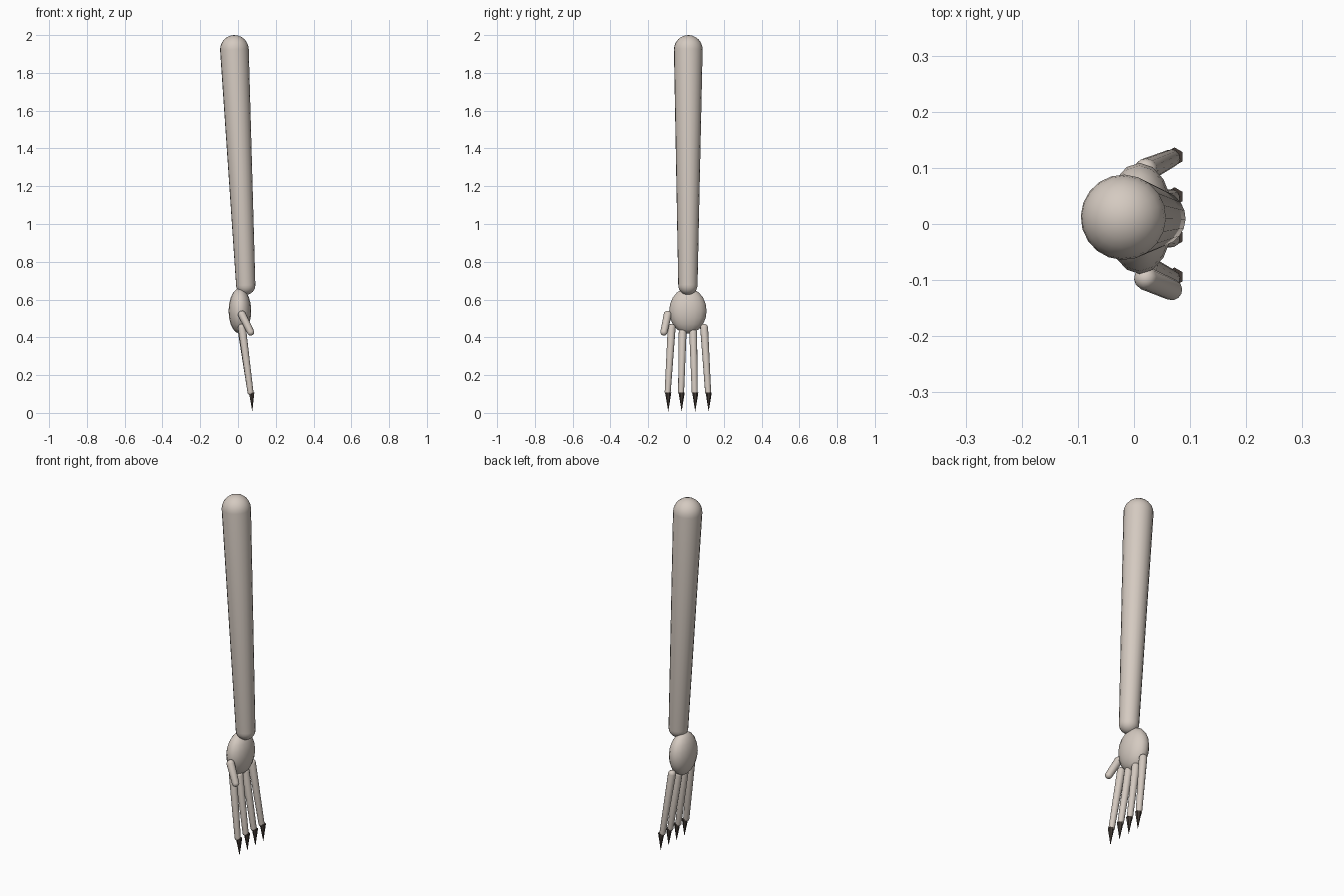
import bpy, bmesh, math
from mathutils import Vector, Matrix

if "Cube" in bpy.data.objects:
    bpy.data.objects.remove(bpy.data.objects["Cube"])


def material(name, rgb):
    m = bpy.data.materials.new(name)
    m.diffuse_color = (*rgb, 1)
    m.use_nodes = True
    m.node_tree.nodes["Principled BSDF"].inputs["Base Color"].default_value = m.diffuse_color
    return m


BONE = material("bone", (0.66, 0.59, 0.53))
DARK = material("dark_claw", (0.055, 0.042, 0.035))


def finish(bm, name, mat, smooth=True):
    bmesh.ops.recalc_face_normals(bm, faces=bm.faces)
    for f in bm.faces:
        f.smooth = smooth
    me = bpy.data.meshes.new(name)
    bm.to_mesh(me)
    bm.free()
    me.materials.append(mat)
    ob = bpy.data.objects.new(name, me)
    bpy.context.collection.objects.link(ob)
    return ob


def capsule(name, a, b, ra, rb, segs=12, rings=5):
    """Tapered rod with hemispherical ends, a and b being the cap centres."""
    a, b = Vector(a), Vector(b)
    axis = b - a
    length = axis.length
    prof = []
    for i in range(rings + 1):
        t = math.pi / 2 * i / rings
        prof.append((ra * math.sin(t), -ra * math.cos(t)))
    for i in range(rings + 1):
        t = math.pi / 2 * i / rings
        prof.append((rb * math.cos(t), length + rb * math.sin(t)))
    bm = bmesh.new()
    vs = [bm.verts.new((max(r, 0), 0, z)) for r, z in prof]
    edges = [bm.edges.new(p) for p in zip(vs, vs[1:])]
    bmesh.ops.spin(bm, geom=vs + edges, cent=(0, 0, 0), axis=(0, 0, 1),
                   angle=math.tau, steps=segs)
    bmesh.ops.remove_doubles(bm, verts=bm.verts, dist=1e-5)
    rot = axis.to_track_quat('Z', 'Y').to_matrix().to_4x4()
    bm.transform(Matrix.Translation(a) @ rot)
    return finish(bm, name, BONE)


# Forearm, leaning slightly forward toward the wrist
capsule("forearm", (0.041, 0.01, 0.676), (-0.019, 0.012, 1.924),
        0.051, 0.076, segs=20, rings=6)

# Palm, a flattened ellipsoid
bm = bmesh.new()
bmesh.ops.create_uvsphere(bm, u_segments=16, v_segments=10, radius=1)
bm.transform(Matrix.Translation((0.01, 0.01, 0.54)) @
             Matrix.Diagonal((0.06, 0.099, 0.12, 1)))
finish(bm, "palm", BONE)

# Fingers with claws: base y, base z, tip y
FINGERS = [(-0.076, 0.450, -0.097), (-0.018, 0.425, -0.026),
           (0.038, 0.425, 0.046), (0.096, 0.450, 0.117)]
for i, (by, bz, ty) in enumerate(FINGERS, 1):
    capsule(f"finger_{i}", (0.021, by, bz), (0.066, ty, 0.11), 0.021, 0.016)
    bm = bmesh.new()
    bmesh.ops.create_cone(bm, cap_ends=True, segments=6, radius1=0.0,
                          radius2=0.0165, depth=0.10)
    bmesh.ops.remove_doubles(bm, verts=bm.verts, dist=1e-5)
    bm.transform(Matrix.Translation((0.074, ty + 0.003, 0.06)) @
                 Matrix.Rotation(math.radians(-2), 4, 'Y'))
    # tip rests near the ground
    low = min(v.co.z for v in bm.verts)
    bmesh.ops.translate(bm, verts=bm.verts, vec=(0, 0, 0.008 - low))
    finish(bm, f"claw_{i}", DARK, smooth=False)

# Thumb
capsule("thumb", (0.021, -0.097, 0.520), (0.067, -0.117, 0.428), 0.021, 0.019)
